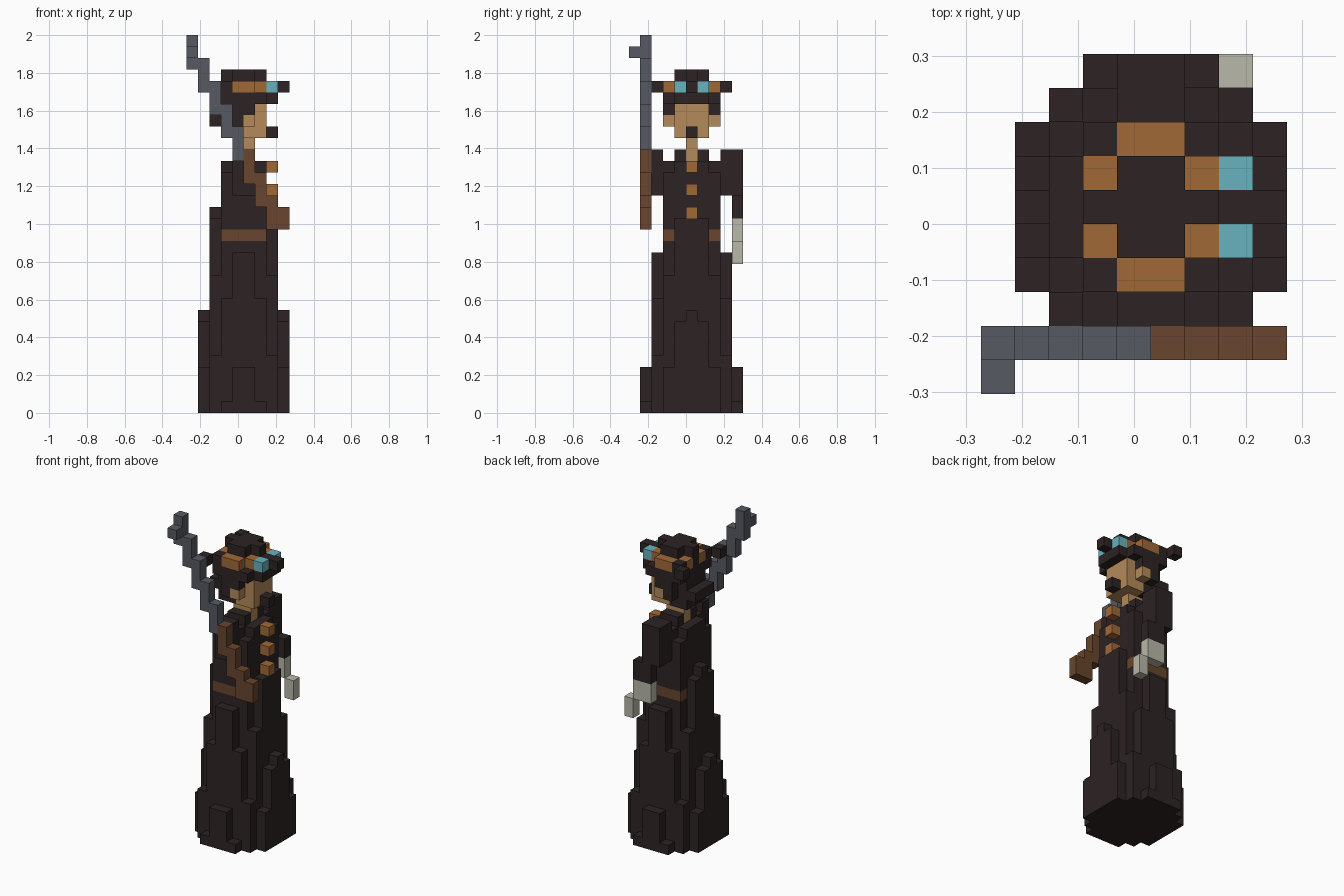
import bpy
import bmesh
from mathutils import Vector

cube = bpy.data.objects.get("Cube")
if cube:
    bpy.data.objects.remove(cube, do_unlink=True)

# The figure is made of equal blocks on a regular grid
UNIT = 2 / 33
CORNER = Vector((-4.5, -5, 0))
taken = {}
parts = []


def material(name, rgb):
    mat = bpy.data.materials.new(name)
    mat.use_nodes = True
    mat.diffuse_color = (*rgb, 1)
    bsdf = mat.node_tree.nodes["Principled BSDF"]
    bsdf.inputs["Base Color"].default_value = (*rgb, 1)
    bsdf.inputs["Roughness"].default_value = 0.9
    return mat


def part(name, mat, *boxes, mirror=False):
    """Claim grid blocks from boxes (x0, x1, y0, y1, z0, z1), ends included."""
    cells = set()
    for x0, x1, y0, y1, z0, z1 in boxes:
        for x in range(x0, x1 + 1):
            for y in range(y0, y1 + 1):
                for z in range(z0, z1 + 1):
                    cells.add((x, y, z))
                    if mirror:
                        cells.add((x, 10 - y, z))
    cells = {c for c in cells if c not in taken}
    for c in cells:
        taken[c] = name
    parts.append((name, mat, cells))


def build(name, mat, cells):
    """Make one mesh from the exposed sides of the blocks."""
    bm = bmesh.new()
    for cell in sorted(cells):
        for axis in range(3):
            for side in (0, 1):
                step = [0, 0, 0]
                step[axis] = 2 * side - 1
                if tuple(c + s for c, s in zip(cell, step)) in taken:
                    continue
                u, v = Vector(), Vector()
                u[(axis + 1) % 3] = 1
                v[(axis + 2) % 3] = 1
                base = Vector(cell) + CORNER
                base[axis] += side
                loop = [base, base + u, base + u + v, base + v]
                if not side:
                    loop.reverse()
                bm.faces.new([bm.verts.new(p * UNIT) for p in loop])
    bmesh.ops.remove_doubles(bm, verts=bm.verts[:], dist=UNIT / 100)
    mesh = bpy.data.meshes.new(name)
    bm.to_mesh(mesh)
    bm.free()
    mesh.materials.append(mat)
    bpy.context.collection.objects.link(bpy.data.objects.new(name, mesh))


cloth = material("dark cloth", (0.026, 0.017, 0.017))
leather = material("brown leather", (0.138, 0.060, 0.026))
brass = material("copper orange", (0.356, 0.141, 0.037))
skin = material("tan skin", (0.456, 0.254, 0.102))
glass = material("cyan glass", (0.136, 0.445, 0.521))
steel = material("grey steel", (0.093, 0.102, 0.122))
glove = material("pale glove", (0.491, 0.479, 0.402))

# Long gun leaning back over the shoulder, one step per column
part("gun_barrel", steel,
     *[(i, i, 1, 1, 30 - 2 * i, 32 - 2 * i) for i in range(5)],
     (0, 0, 0, 0, 31, 31))
part("gun_stock", leather,
     *[(i, i, 1, 1, 30 - 2 * i, 32 - 2 * i) for i in range(5, 8)],
     (8, 8, 1, 1, 16, 17))

# Coat buttons and belt
part("buttons", brass, *[(7, 7, 5, 5, z, z) for z in (17, 19, 21)])
part("belt", leather, (3, 6, 3, 3, 15, 15), mirror=True)

# Flared skirt of the coat, stepping in as it rises
part("coat_skirt", cloth,
     (3, 6, 1, 9, 0, 0), (4, 5, 1, 9, 0, 3),
     (2, 7, 2, 8, 0, 4), (3, 6, 2, 8, 0, 9), (4, 5, 2, 8, 0, 13),
     (1, 8, 3, 7, 0, 3), (1, 8, 4, 6, 0, 7), (1, 8, 5, 5, 0, 8),
     (2, 7, 3, 7, 0, 11), (3, 6, 3, 7, 0, 14),
     (2, 7, 4, 6, 0, 16), (2, 2, 5, 5, 17, 17))

# Chest, collar and sleeves
part("coat_chest", cloth,
     (3, 6, 3, 7, 16, 20), (3, 6, 4, 6, 21, 21), (4, 5, 3, 7, 21, 21))
part("collar", cloth, (4, 5, 4, 4, 22, 22), mirror=True)
part("gun_sleeve", cloth, (4, 5, 2, 2, 19, 22))
part("free_sleeve", cloth, (4, 5, 8, 9, 19, 22), (5, 6, 9, 9, 17, 18))
part("hand", glove, (5, 6, 9, 9, 15, 16), (7, 7, 9, 9, 13, 14))

# Head
part("neck", skin, (4, 5, 5, 5, 22, 23))
part("face", skin, (5, 6, 4, 6, 24, 26))
part("ears", skin, (5, 5, 3, 3, 25, 25), mirror=True)
part("beard", cloth, (7, 7, 5, 5, 24, 24))
part("hair", cloth, (3, 4, 4, 6, 24, 26), (4, 4, 3, 3, 25, 26),
     (5, 5, 3, 3, 26, 26), (2, 2, 4, 5, 25, 25), mirror=True)

# Goggles strapped around the hat
part("goggle_strap", brass, (4, 5, 3, 3, 28, 28), (3, 3, 4, 4, 28, 28),
     (6, 6, 4, 4, 28, 28), mirror=True)
part("goggle_lenses", glass, (7, 7, 4, 4, 28, 28), mirror=True)

# Three-cornered hat
part("hat_brim", cloth, (3, 6, 3, 7, 27, 27), (7, 7, 4, 6, 27, 27),
     (7, 8, 5, 5, 28, 28), (3, 3, 3, 3, 28, 28), (2, 2, 2, 2, 28, 28),
     mirror=True)
part("hat_crown", cloth, (3, 6, 5, 5, 28, 29), (4, 5, 4, 6, 28, 29))

for entry in parts:
    build(*entry)
